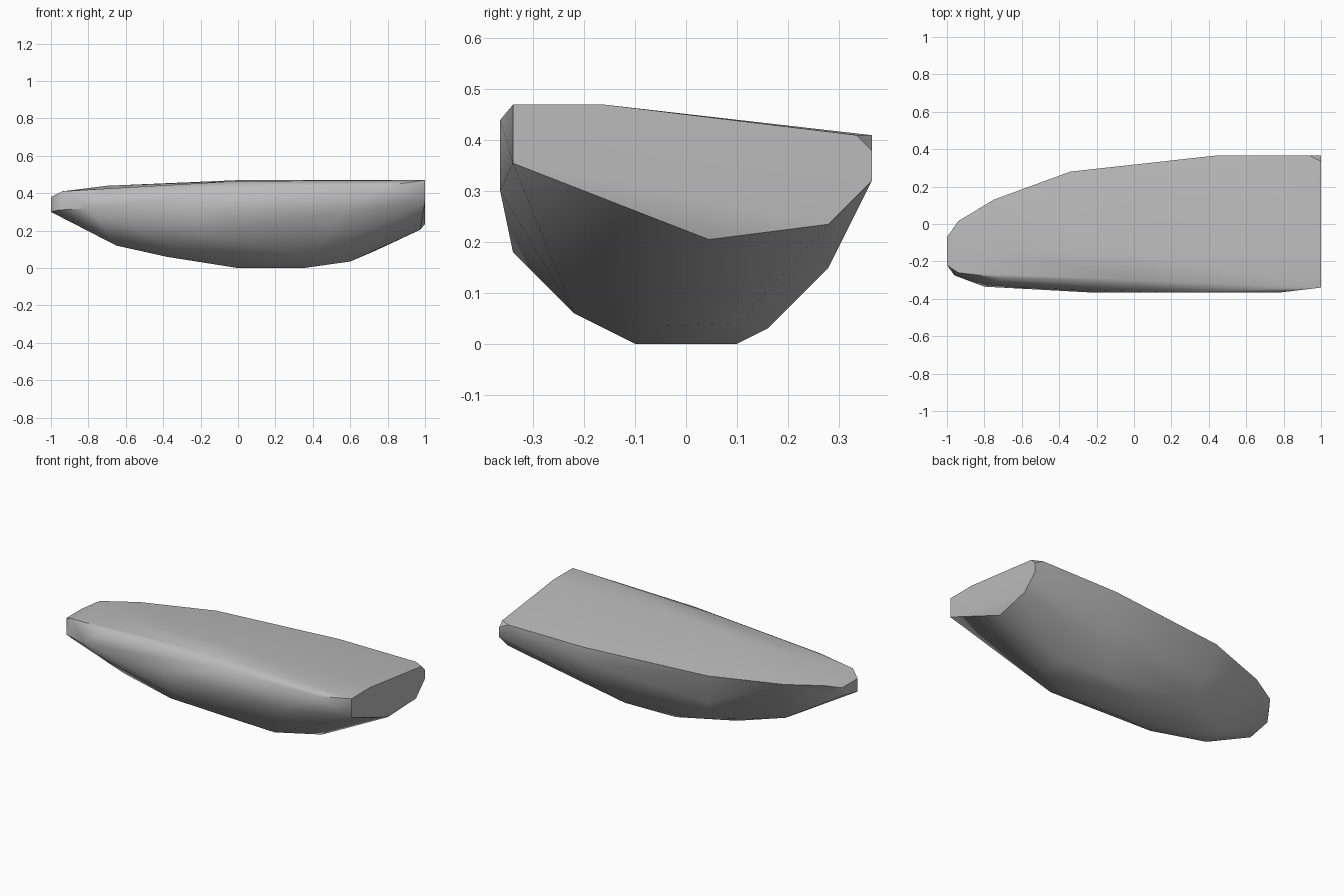
import bpy
import bmesh
import math

# Remove only the default cube
default_cube = bpy.data.objects.get("Cube")
if default_cube is not None:
    bpy.data.objects.remove(default_cube, do_unlink=True)


def make_material(name, colour):
    material = bpy.data.materials.new(name)
    material.use_nodes = True
    material.diffuse_color = colour
    shader = material.node_tree.nodes["Principled BSDF"]
    shader.inputs["Base Color"].default_value = colour
    return material


def hull_object(name, corners, material):
    """Wrap the corners in a convex skin and merge its flat facets."""
    bm = bmesh.new()
    for corner in corners:
        bm.verts.new(corner)
    result = bmesh.ops.convex_hull(bm, input=bm.verts[:])
    spare = set(result["geom_interior"]) | set(result["geom_unused"])
    loose = [item for item in spare
             if isinstance(item, bmesh.types.BMVert) and item.is_valid
             and not item.link_faces]
    bmesh.ops.delete(bm, geom=loose, context="VERTS")
    bmesh.ops.dissolve_limit(bm, angle_limit=math.radians(1),
                             verts=bm.verts[:], edges=bm.edges[:])
    bmesh.ops.recalc_face_normals(bm, faces=bm.faces[:])
    mesh = bpy.data.meshes.new(name)
    bm.to_mesh(mesh)
    bm.free()
    mesh.materials.append(material)
    stone = bpy.data.objects.new(name, mesh)
    bpy.context.collection.objects.link(stone)
    return stone


# Gently tilted top, from the blunt end towards the tip
top_ridge = [(1, -.34, .47), (1, -.16, .47), (0, -.16, .47), (0, -.3, .465),
             (-.7, -.15, .44), (-.7, -.29, .425), (-.94, -.26, .41)]
back_rim = [(1, .335, .41), (.94, .365, .41), (.43, .365, .41),
            (-.34, .28, .41), (-.75, .13, .41), (-.94, .015, .41)]

# Blunt end and narrow tip
blunt_end = [(1, -.34, .355), (.975, .045, .205), (1, .28, .235),
             (1, .365, .32), (1, .365, .38)]
tip = [(-1, -.07, .38), (-1, -.08, .33), (-1, -.22, .38),
       (-1, -.22, .3), (-.96, -.275, .31)]

# Steep front and back flanks
front_flank = [(.79, -.365, .44), (.2, -.365, .44), (-.25, -.365, .31),
               (.55, -.365, .3), (-.8, -.335, .32), (-.2, -.34, .18),
               (.4, -.22, .06), (-.3, -.22, .08)]
back_flank = [(.43, .365, .32), (.4, .28, .15), (-.3, .23, .22),
              (-.3, .16, .09), (.3, .16, .03)]

# Rounded underside around a small flat base
base = [(x, side * .1, 0) for x in (0, .35) for side in (-1, 1)]
underside = [(.6, -.05, .035), (.6, .1, .04), (.74, .1, .095),
             (-.38, -.1, .06), (-.38, .05, .06),
             (-.65, -.17, .12), (-.65, -.03, .12)]

grey = make_material("stone_grey", (.5, .5, .5, 1))
boulder = hull_object("boulder", top_ridge + back_rim + blunt_end + tip
                      + front_flank + back_flank + base + underside, grey)

# Soft shading with the hard rims kept crisp
bpy.ops.object.select_all(action="DESELECT")
boulder.select_set(True)
bpy.context.view_layer.objects.active = boulder
bpy.ops.object.shade_smooth_by_angle(angle=math.radians(40))
